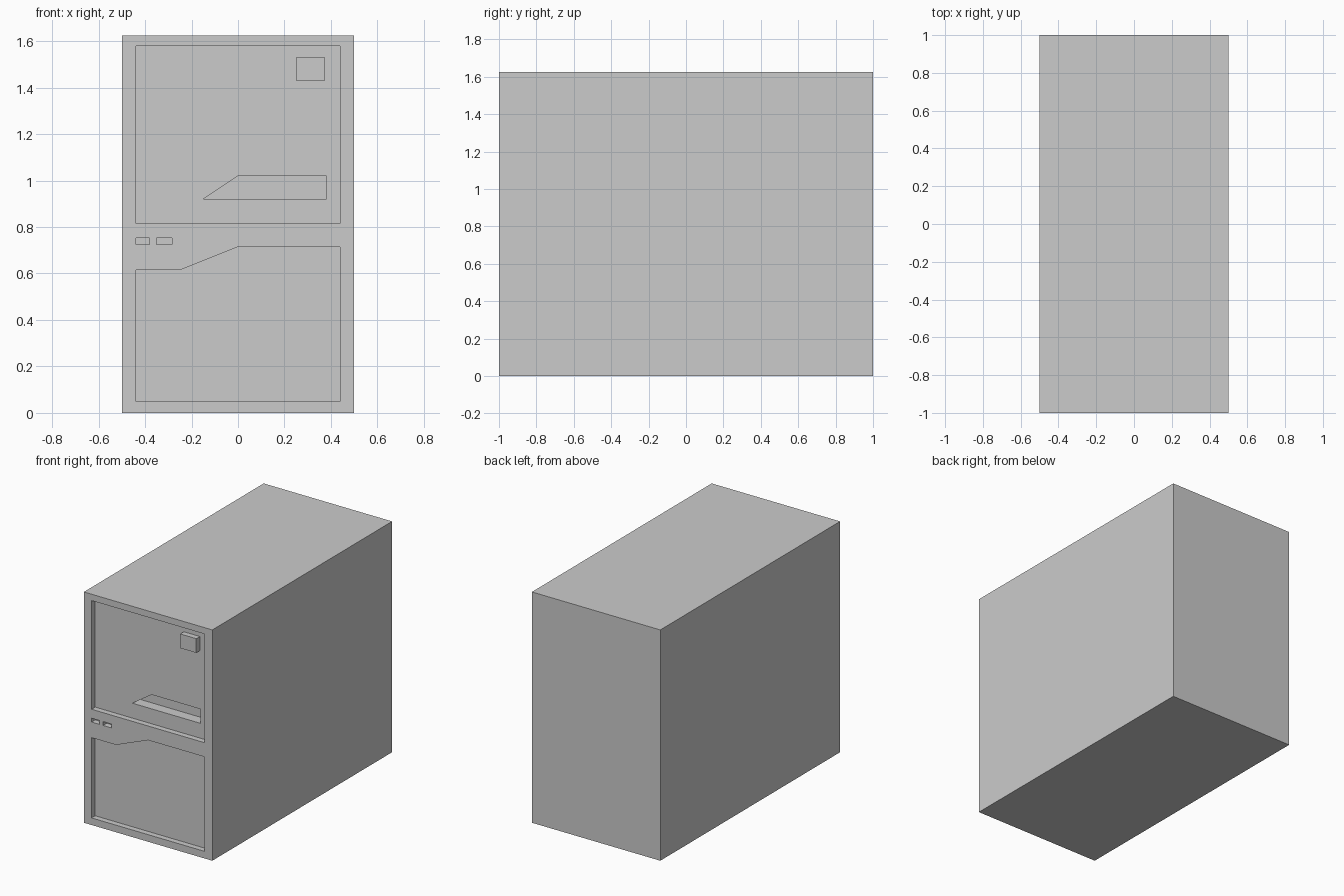
import bpy, bmesh

if "Cube" in bpy.data.objects:
    bpy.data.objects.remove(bpy.data.objects["Cube"])

H = 1.625        # case height
FRONT = -1.0     # front plane
DEPTH = 0.04     # panel recess depth


def prism(name, profile, y0, y1):
    """Extrude an (x, z) profile from y0 to y1."""
    bm = bmesh.new()
    face = bm.faces.new([bm.verts.new((x, y0, z)) for x, z in profile])
    ext = bmesh.ops.extrude_face_region(bm, geom=[face])
    verts = [g for g in ext["geom"] if isinstance(g, bmesh.types.BMVert)]
    bmesh.ops.translate(bm, verts=verts, vec=(0, y1 - y0, 0))
    bmesh.ops.recalc_face_normals(bm, faces=bm.faces)
    mesh = bpy.data.meshes.new(name)
    bm.to_mesh(mesh)
    bm.free()
    obj = bpy.data.objects.new(name, mesh)
    bpy.context.collection.objects.link(obj)
    return obj


def rect(x0, x1, z0, z1):
    return [(x0, z0), (x1, z0), (x1, z1), (x0, z1)]


def cut(target, name, profile, y0, y1):
    """Subtract a prism from the target and remove the cutter."""
    cutter = prism(name, profile, y0, y1)
    cutter.hide_render = True
    mod = target.modifiers.new(name, 'BOOLEAN')
    mod.operation = 'DIFFERENCE'
    mod.solver = 'EXACT'
    mod.object = cutter
    bpy.context.view_layer.objects.active = target
    bpy.ops.object.modifier_apply(modifier=mod.name)
    bpy.data.objects.remove(cutter)


# Main case body
case = prism("computer_case", rect(-0.5, 0.5, 0, H), FRONT, 1.0)

# Upper and lower recessed front panels
lower = [(-0.44, 0.05), (0.44, 0.05), (0.44, 0.715),
         (0, 0.715), (-0.25, 0.615), (-0.44, 0.615)]
cut(case, "upper_panel_cut", rect(-0.44, 0.44, 0.815, 1.58), FRONT - 0.1, FRONT + DEPTH)
cut(case, "lower_panel_cut", lower, FRONT - 0.1, FRONT + DEPTH)

# Deeper drive slot with a slanted end
slot = [(-0.15, 0.92), (0.38, 0.92), (0.38, 1.02), (0, 1.02)]
cut(case, "drive_slot_cut", slot, FRONT - 0.1, FRONT + DEPTH + 0.075)

# Two small ports between the panels
for x0, x1 in ((-0.44, -0.38), (-0.35, -0.285)):
    cut(case, "port_cut", rect(x0, x1, 0.725, 0.752), FRONT - 0.1, FRONT + DEPTH)

# Power button, flush with the front
prism("power_button", rect(0.25, 0.375, 1.43, 1.53), FRONT, FRONT + DEPTH)
